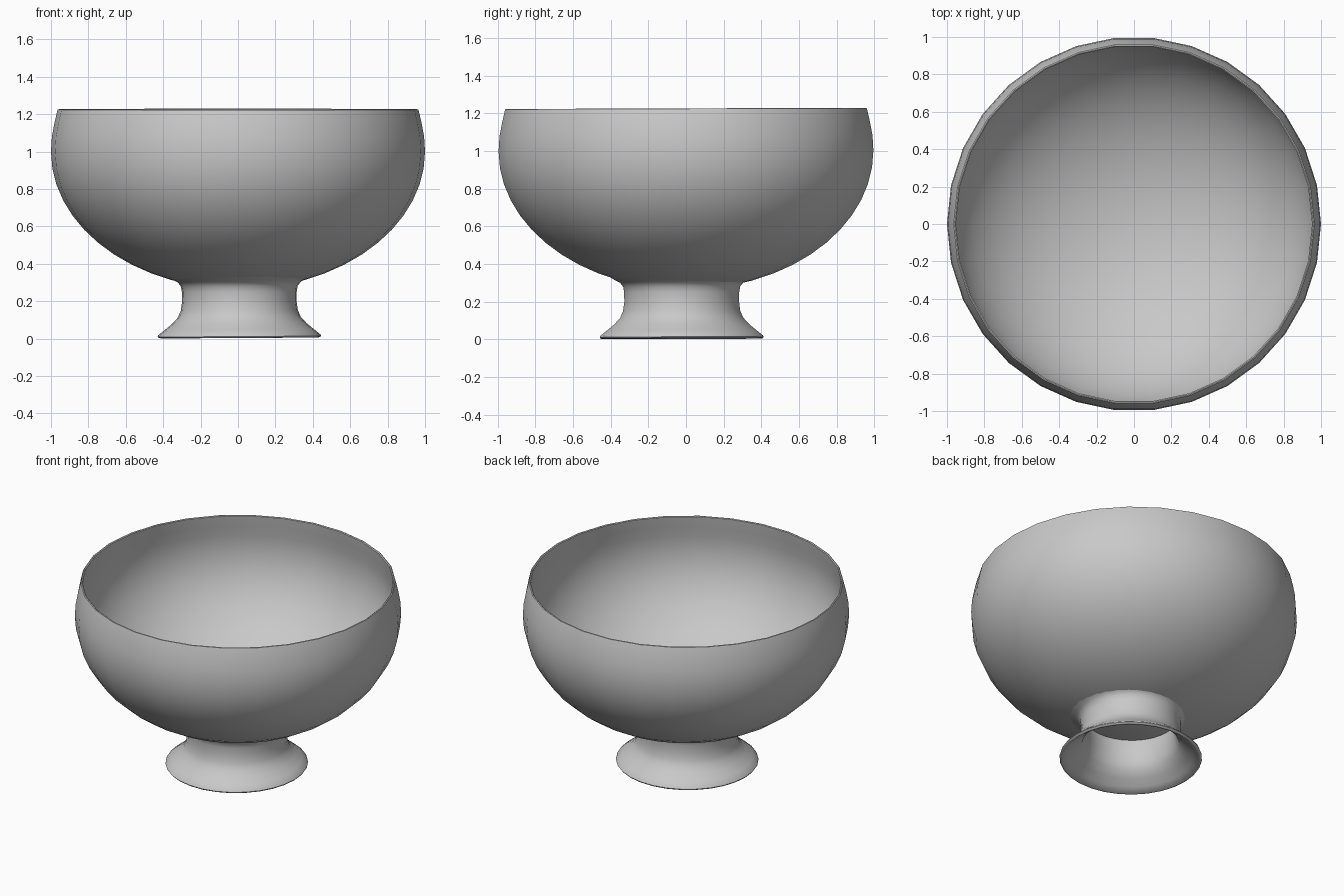
import bpy
import math

SIDES = 30

cube = bpy.data.objects.get("Cube")
if cube:
    bpy.data.objects.remove(cube, do_unlink=True)

# Single grey glaze
glaze = bpy.data.materials.new("grey_glaze")
glaze.use_nodes = True
grey = (0.58, 0.58, 0.58, 1)
glaze.diffuse_color = grey
glaze.node_tree.nodes["Principled BSDF"].inputs["Base Color"].default_value = grey


def lathe(name, profile, place):
    """Revolve (radius, height) points; place() moves each vertex slightly."""
    verts, faces, rings = [], [], []
    for r, z in profile:
        count = 1 if r < 1e-5 else SIDES
        rings.append([len(verts) + i for i in range(count)])
        for i in range(count):
            a = math.tau * i / SIDES
            verts.append(place(r * math.cos(a), r * math.sin(a), z))
    for lower, upper in zip(rings, rings[1:]):
        for i in range(SIDES):
            j = (i + 1) % SIDES
            quad = [lower[i % len(lower)], lower[j % len(lower)],
                    upper[j % len(upper)], upper[i % len(upper)]]
            faces.append(list(dict.fromkeys(quad)))
    mesh = bpy.data.meshes.new(name)
    mesh.from_pydata(verts, [], faces)
    mesh.materials.append(glaze)
    mesh.validate()
    obj = bpy.data.objects.new(name, mesh)
    bpy.context.collection.objects.link(obj)
    bpy.ops.object.select_all(action="DESELECT")
    obj.select_set(True)
    bpy.context.view_layer.objects.active = obj
    bpy.ops.object.shade_smooth_by_angle(angle=math.radians(50))
    return obj


def shell(radius, depth, steps=13):
    """Half-ellipse from the pole up to the widest ring at z = 1."""
    angles = [math.pi / 2 * i / steps for i in range(steps + 1)]
    return [(radius * math.sin(a), 1 - depth * math.cos(a)) for a in angles]


# Bowl: outer wall, rounded rim, inner wall
outer = shell(1.0, 0.735) + [(0.995, 1.08), (0.982, 1.15), (0.967, 1.215)]
rim = [(0.964, 1.224), (0.958, 1.226), (0.952, 1.222)]
inner = [(0.962, 1.15), (0.975, 1.08)] + shell(0.98, 0.71)[::-1]
lathe("bowl", outer + rim + inner,
      lambda x, y, z: (x, y, z + 0.004 * y * max(0, z - 0.4)))

# Foot: flared hollow pedestal, set slightly off centre
foot = [(0.40, 0.342), (0.355, 0.315), (0.33, 0.303), (0.312, 0.28),
        (0.307, 0.25), (0.306, 0.20), (0.313, 0.15), (0.328, 0.115),
        (0.36, 0.08), (0.40, 0.047), (0.434, 0.02), (0.437, 0.012),
        (0.432, 0.005), (0.42, 0.004), (0.385, 0.03), (0.34, 0.065),
        (0.30, 0.105), (0.284, 0.15), (0.277, 0.20), (0.277, 0.25),
        (0.285, 0.31)]
lathe("foot", foot[::-1],
      lambda x, y, z: (x + 0.007, y - 0.023, z + 0.006 * x + 0.003 * y))
